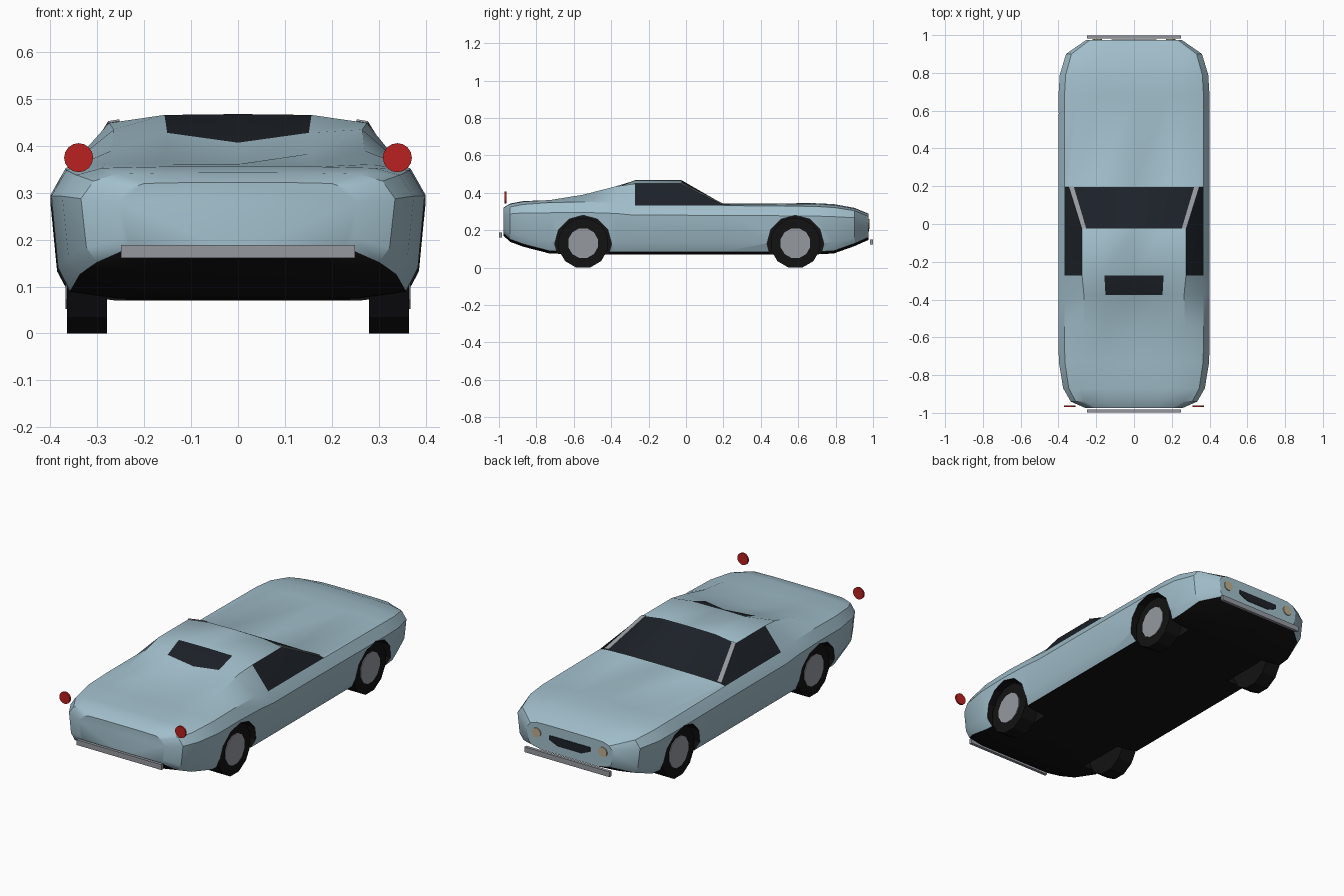
import bpy, bmesh, math
from mathutils import Matrix

if "Cube" in bpy.data.objects:
    bpy.data.objects.remove(bpy.data.objects["Cube"])


def mat(name, r, g, b):
    m = bpy.data.materials.new(name)
    m.diffuse_color = (r, g, b, 1)
    m.use_nodes = True
    m.node_tree.nodes["Principled BSDF"].inputs["Base Color"].default_value = m.diffuse_color
    return m


PAINT = mat("paint", 0.36, 0.52, 0.60)
BLACK = mat("black", 0.006, 0.006, 0.007)
GLASS = mat("glass", 0.012, 0.016, 0.022)
SILVER = mat("silver", 0.30, 0.32, 0.35)
RED = mat("red", 0.5, 0.015, 0.015)
CREAM = mat("cream", 0.5, 0.43, 0.28)


def make(name, bm, *mats):
    bmesh.ops.recalc_face_normals(bm, faces=bm.faces)
    me = bpy.data.meshes.new(name)
    bm.to_mesh(me)
    bm.free()
    ob = bpy.data.objects.new(name, me)
    bpy.context.collection.objects.link(ob)
    for m in mats:
        me.materials.append(m)
    return ob


def disc(name, loc, r, depth, n, m, axis='Y'):
    bm = bmesh.new()
    rot = Matrix.Rotation(math.pi / 2, 4, 'X' if axis == 'Y' else 'Y')
    bmesh.ops.create_cone(bm, cap_ends=True, segments=n, radius1=r, radius2=r,
                          depth=depth, matrix=Matrix.Translation(loc) @ rot)
    return make(name, bm, m)


def prism(name, pts, off, m):
    bm = bmesh.new()
    f = bm.faces.new([bm.verts.new(p) for p in pts])
    ext = bmesh.ops.extrude_face_region(bm, geom=[f])
    bmesh.ops.translate(bm, vec=off, verts=[v for v in ext["geom"] if isinstance(v, bmesh.types.BMVert)])
    return make(name, bm, m)


def section(y, w, zc, x2, z2, z3, zb):
    # Closed cross-section: centre, roof edge, belt, waist, tucked sill, floor
    z1 = zc + (z2 - zc) * (.75 if z2 > zc else .1)
    zw = zb + (z3 - zb) * .8
    half = [(x2 * .57, z1), (x2, z2), (w * .92, z3), (w, zw),
            (w * .965, zb + (zw - zb) * .3), (w * .9, zb + .014), (w * .65, zb)]
    loop = [(0, zc)] + half + [(0, zb)] + [(-x, z) for x, z in reversed(half)]
    return [(x, y, z) for x, z in loop]


# Body stations: y, half width, centre z, roof edge x, z, belt z, floor z
STATIONS = [
    (-.975, .255, .322, .20, .32, .308, .17),
    (-.94, .335, .343, .26, .34, .325, .138),
    (-.87, .375, .356, .29, .353, .338, .112),
    (-.73, .398, .361, .285, .361, .348, .076),
    (-.55, .4, .364, .27, .39, .352, .07),
    (-.375, .4, .407, .265, .435, .345, .07),
    (-.272, .4, .468, .275, .449, .333, .07),
    (-.025, .4, .468, .275, .449, .333, .07),
    (.195, .4, .342, .343, .337, .332, .07),
    (.68, .4, .345, .30, .34, .328, .07),
    (.79, .393, .34, .295, .335, .322, .076),
    (.90, .36, .32, .27, .316, .305, .115),
    (.975, .252, .289, .195, .287, .275, .148),
]

bm = bmesh.new()
rings = [[bm.verts.new(p) for p in section(*s)] for s in STATIONS]
N = len(rings[0])
for i in range(len(rings) - 1):
    for k in range(N):
        f = bm.faces.new((rings[i][k], rings[i][(k + 1) % N], rings[i + 1][(k + 1) % N], rings[i + 1][k]))
        j = min(k, N - 1 - k)
        if j >= 6:                                   # underside
            f.material_index = 1
        elif (j == 2 and i in (6, 7)) or (j < 2 and i == 7) or (j == 0 and i == 5):
            f.material_index = 2                     # side, windscreen and rear glass
bm.faces.new(rings[0])
bm.faces.new(rings[-1])
body = make("body", bm, PAINT, BLACK, GLASS)

# Wheel arches cut from the body, then wheels
for y, end in ((-.55, "front"), (.585, "rear")):
    for s, side in ((-1, "left"), (1, "right")):
        cut = disc("arch_cutter", (s * .36, y, .128), .152, .24, 12, PAINT, 'X')
        cut.hide_render = True
        cut.data.materials.append(BLACK)
        cut.data.materials.append(GLASS)
        for p in cut.data.polygons:
            p.material_index = 1
        mod = body.modifiers.new("arch", 'BOOLEAN')
        mod.operation, mod.solver, mod.object = 'DIFFERENCE', 'EXACT', cut
        bpy.context.view_layer.objects.active = body
        bpy.ops.object.modifier_apply(modifier=mod.name)
        bpy.data.objects.remove(cut)
        for part, r, x, d, m in (("tyre", .136, .322, .085, BLACK), ("hub", .082, .35, .036, SILVER)):
            ob = disc(f"{end}_{side}_{part}", (0, 0, 0), r, d, 12, m, 'X')
            ob.data.transform(Matrix.Translation((s * x, y, .131)) @ Matrix.Rotation(math.pi / 12, 4, 'X'))

for o in bpy.context.selected_objects:
    o.select_set(False)
body.select_set(True)
bpy.context.view_layer.objects.active = body
bpy.ops.object.shade_smooth_by_angle(angle=math.radians(28))

# Windscreen pillars, tail lights, headlights
for s, side in ((-1, "left"), (1, "right")):
    prism(f"{side}_pillar", [(s * .253, -.025, .453), (s * .277, -.025, .449),
                             (s * .345, .193, .338), (s * .318, .193, .34)], (0, .002, .004), SILVER)
    disc(f"{side}_tail_light", (s * .34, -.965, .375), .031, .01, 16, RED)
    disc(f"{side}_headlight", (s * .195, .976, .233), .026, .008, 14, CREAM)

# Grille and bumpers
half = [(.12, .238), (.12, .215), (.07, .193)]
outline = half + [(-x, z) for x, z in reversed(half)]
prism("grille", [(x, .974, z) for x, z in outline], (0, .004, 0), GLASS)
for name, y, z in (("front_bumper", -.991, .175), ("rear_bumper", .991, .137)):
    prism(name, [(sx * .25, y - .008, z + sz * .014) for sx, sz in ((-1, -1), (1, -1), (1, 1), (-1, 1))],
          (0, .016, 0), SILVER)
